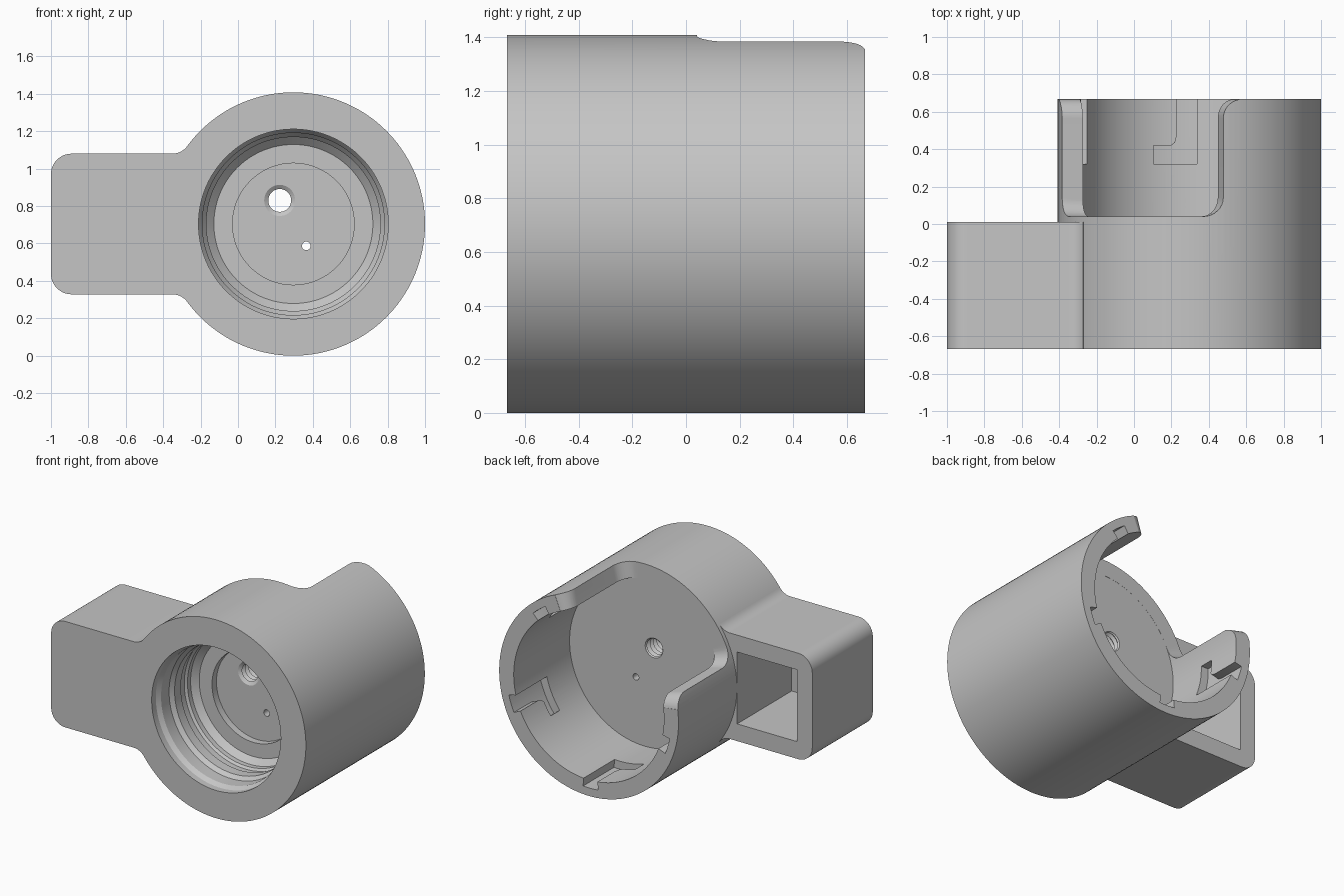
import bpy, bmesh
from math import sin, cos, pi, radians, ceil, atan2

old = bpy.data.objects.get("Cube")
if old:
    bpy.data.objects.remove(old, do_unlink=True)

CX, CZ, R = 0.296, 0.704, 0.704      # barrel axis and radius
FRONT, BACK = -0.667, 0.667
FLOOR = 0.04                         # floor of the rear cavity
CAVITY = 0.59

grey = bpy.data.materials.new("plain grey")
grey.use_nodes = True
grey.diffuse_color = (0.56, 0.56, 0.56, 1)
grey.node_tree.nodes["Principled BSDF"].inputs["Base Color"].default_value = (0.56, 0.56, 0.56, 1)


def finish(name, bm):
    bmesh.ops.remove_doubles(bm, verts=bm.verts, dist=1e-5)
    bmesh.ops.recalc_face_normals(bm, faces=bm.faces)
    me = bpy.data.meshes.new(name)
    bm.to_mesh(me)
    bm.free()
    me.materials.append(grey)
    ob = bpy.data.objects.new(name, me)
    bpy.context.collection.objects.link(ob)
    return ob


def lathe(name, profile, cx=CX, cz=CZ, n=144):
    """Spin (radius, y) points about an axis parallel to y."""
    bm = bmesh.new()
    rings = [[bm.verts.new((cx + r * cos(2 * pi * i / n), y, cz + r * sin(2 * pi * i / n)))
              for i in range(n)] if r else [bm.verts.new((cx, y, cz))] for r, y in profile]
    for a, b in zip(rings, rings[1:]):
        for i in range(n):
            j = (i + 1) % n
            quad = [a[i % len(a)], a[j % len(a)], b[j % len(b)], b[i % len(b)]]
            bm.faces.new(list(dict.fromkeys(quad)))
    return finish(name, bm)


def sector(name, columns, r0, r1):
    """Curved block from (angle, low y, high y) columns between two radii."""
    cols = [columns[0]]
    for a, b in zip(columns, columns[1:]):
        k = max(1, ceil((b[0] - a[0]) / 2.5))
        cols += [[p + (q - p) * i / k for p, q in zip(a, b)] for i in range(1, k + 1)]
    bm = bmesh.new()
    rings = []
    for t, lo, hi in cols:
        c, s = cos(radians(t)), sin(radians(t))
        rings.append([bm.verts.new((CX + r * c, y, CZ + r * s))
                      for r, y in ((r0, lo), (r1, lo), (r1, hi), (r0, hi))])
    for a, b in zip(rings, rings[1:]):
        for i in range(4):
            j = (i + 1) % 4
            bm.faces.new((a[i], a[j], b[j], b[i]))
    bm.faces.new(rings[0])
    bm.faces.new(rings[-1])
    return finish(name, bm)


def prism(name, outline, y0, y1):
    """Extrude an (x, z) outline along y."""
    bm = bmesh.new()
    face = bm.faces.new([bm.verts.new((x, y0, z)) for x, z in outline])
    new = bmesh.ops.extrude_face_region(bm, geom=[face])["geom"]
    bmesh.ops.translate(bm, vec=(0, y1 - y0, 0),
                        verts=[v for v in new if isinstance(v, bmesh.types.BMVert)])
    return finish(name, bm)


def arc(cx, cz, r, a0, a1, n=12):
    return [(cx + r * cos(radians(a0 + (a1 - a0) * i / n)),
             cz + r * sin(radians(a0 + (a1 - a0) * i / n))) for i in range(n + 1)]


def cut(ob, cutters):
    bpy.context.view_layer.objects.active = ob
    for c in cutters:
        c.hide_render = True
        m = ob.modifiers.new("cut", "BOOLEAN")
        m.operation, m.solver, m.object = "DIFFERENCE", "EXACT", c
        bpy.ops.object.modifier_apply(modifier=m.name)
        bpy.data.objects.remove(c, do_unlink=True)


def smooth(ob):
    bpy.ops.object.select_all(action="DESELECT")
    ob.select_set(True)
    bpy.context.view_layer.objects.active = ob
    bpy.ops.object.shade_smooth_by_angle(angle=radians(30))


# Barrel: stepped front bore, solid partition, rear cavity
barrel = lathe("barrel", [
    (0, FLOOR), (CAVITY, FLOOR), (CAVITY, BACK), (R, BACK), (R, FRONT),
    (0.507, FRONT), (0.507, -0.62), (0.487, -0.59), (0.487, -0.5), (0.465, -0.47),
    (0.465, -0.4), (0.48, -0.385), (0.48, -0.34), (0.465, -0.325),
    (0.465, -0.29), (0.425, -0.25), (0.325, -0.25), (0.325, -0.2), (0, -0.2)])

# Quarter opening in the rear wall, rounded at rim and root
MID, HALF, FIL, SPAN = 120, 45, 0.1, 8.8
edge = []
for y, a in arc(0, 0, 1, 80, 0, 8):          # rounded rim corner
    edge.append((-HALF - SPAN + SPAN * y, BACK - FIL + FIL * a))
for y, a in arc(0, 0, 1, 180, 270, 8):       # rounded root corner
    edge.append((-HALF + SPAN + SPAN * y + 0.05, FLOOR + 0.0005 + FIL + FIL * a))
side = [(MID + t, y, 0.8) for t, y in edge]
mirror = [(MID - t, y, 0.8) for t, y in reversed(edge)]
cutters = [sector("wall_opening", side + mirror, 0.57, 0.9)]

# Bayonet slots inside the rear wall
for k in (0, 1, 2, 4):
    t = 269 + 72 * k
    cutters.append(sector("bayonet_slot", [
        (t - 18, 0.32, 0.42), (t - 8.5, 0.32, 0.42), (t - 6.5, 0.32, 0.435),
        (t - 5.6, 0.32, 0.47), (t - 5.5, 0.32, 0.8), (t + 5, 0.32, 0.8)], 0.55, 0.647))

# Threaded hole and pin hole through the partition
thread = [(0, -0.3), (0.083, -0.3), (0.083, -0.2)]
for i in range(7):
    y = -0.185 + 0.036 * i
    thread += [(0.061, y), (0.078, y + 0.018)]
thread += [(0.078, 0.1), (0, 0.1)]
cutters.append(lathe("threaded_hole", thread, 0.223, 0.83, 40))
cutters.append(lathe("pin_hole", [(0, -0.3), (0.023, -0.3), (0.023, 0.1), (0, 0.1)],
                     0.365, 0.587, 24))
cut(barrel, cutters)
smooth(barrel)

# Side arm: rounded outer corners, fillets blending into the barrel
TOP, RAD = 1.08, 0.11
H = TOP - CZ
fx = ((R + 0.1) ** 2 - (H + 0.1) ** 2) ** 0.5
tangent = atan2(H + 0.1, fx) * 180 / pi
upper = arc(CX - fx, TOP + 0.1, 0.1, -tangent, -90) + arc(-1 + RAD, TOP - RAD, RAD, 90, 180)
lower = [(x, 2 * CZ - z) for x, z in reversed(upper)]
inner = arc(CX, CZ, R - 0.012, 180 + tangent - 1, 180 - tangent + 1, 24)
arm = prism("side_arm", upper + lower + inner, FRONT, 0.012)

# Rectangular pocket open at the back of the arm
cut(arm, [prism("arm_pocket", [(-0.88, 0.45), (-0.41, 0.45), (-0.41, 0.96), (-0.88, 0.96)],
                -0.6, 0.1)])
smooth(arm)
